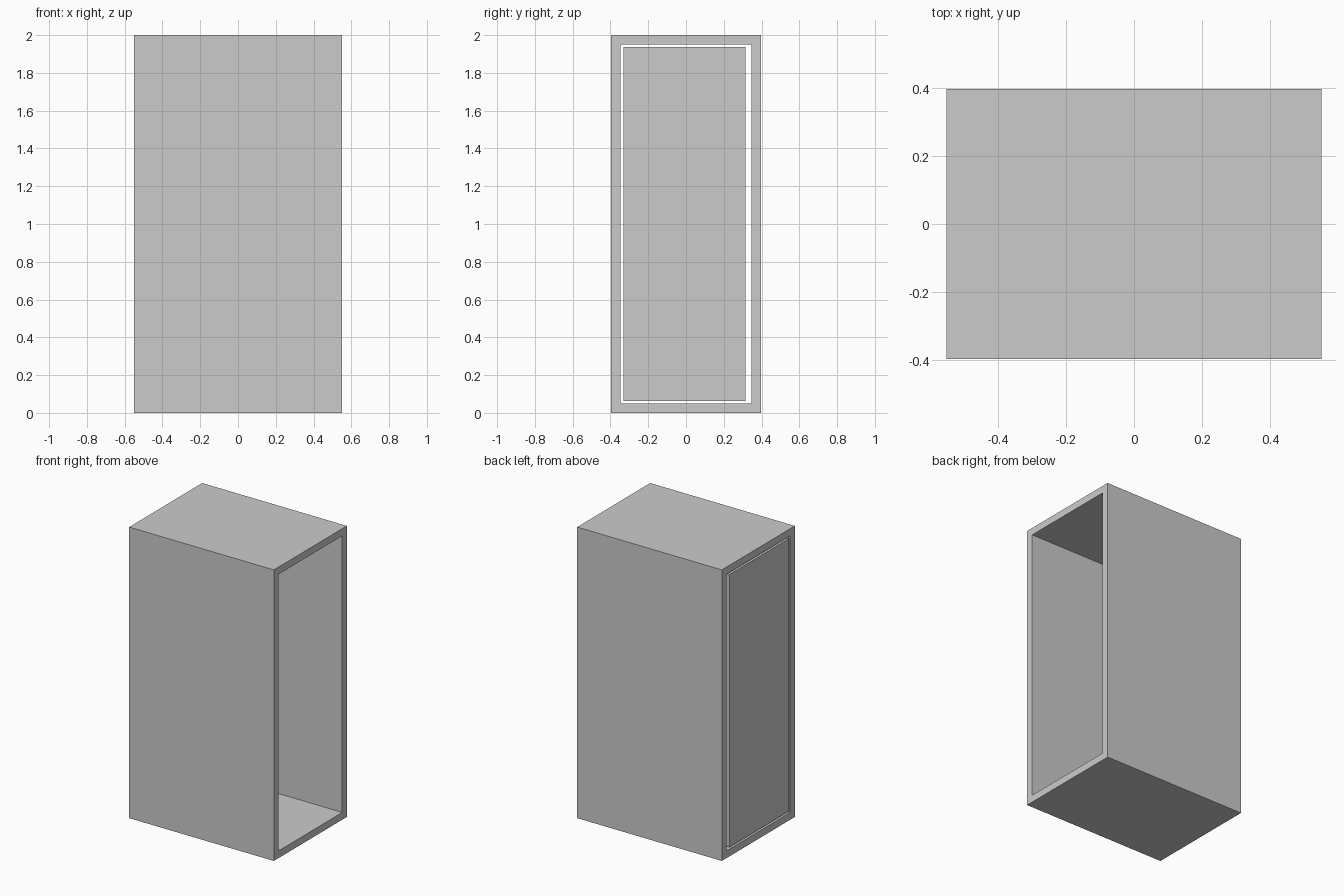
import bpy
import bmesh

cube = bpy.data.objects.get("Cube")
if cube:
    bpy.data.objects.remove(cube, do_unlink=True)

LENGTH, DEPTH, HEIGHT, WALL = 1.1, 0.792, 2.0, 0.05

grey = bpy.data.materials.new("light_grey")
grey.use_nodes = True
colour = (0.6, 0.6, 0.6, 1)
grey.diffuse_color = colour
grey.node_tree.nodes["Principled BSDF"].inputs["Base Color"].default_value = colour


def add_object(name, bm):
    bmesh.ops.recalc_face_normals(bm, faces=bm.faces)
    mesh = bpy.data.meshes.new(name)
    bm.to_mesh(mesh)
    bm.free()
    mesh.materials.append(grey)
    obj = bpy.data.objects.new(name, mesh)
    bpy.context.collection.objects.link(obj)
    return obj


def rectangle(bm, x, inset):
    """Corner vertices of a rectangle across the casing."""
    y = DEPTH / 2 - inset
    low, high = inset, HEIGHT - inset
    return [bm.verts.new((x, *p)) for p in ((-y, low), (y, low), (y, high), (-y, high))]


# Casing: a rectangular tube open at both ends
bm = bmesh.new()
loops = [rectangle(bm, x, inset) for x, inset in (
    (-LENGTH / 2, 0), (LENGTH / 2, 0), (LENGTH / 2, WALL), (-LENGTH / 2, WALL))]
for i, loop in enumerate(loops):
    following = loops[(i + 1) % 4]
    for j in range(4):
        k = (j + 1) % 4
        bm.faces.new((loop[j], loop[k], following[k], following[j]))
add_object("casing", bm)

# End panel: fits loosely in the opening, flush with the right-hand end
bm = bmesh.new()
bmesh.ops.create_cube(bm, size=1)
bmesh.ops.scale(bm, vec=(WALL, 0.644, 1.874), verts=bm.verts)
panel = add_object("end_panel", bm)
panel.location = (-LENGTH / 2 + WALL / 2, -0.008, HEIGHT / 2)
